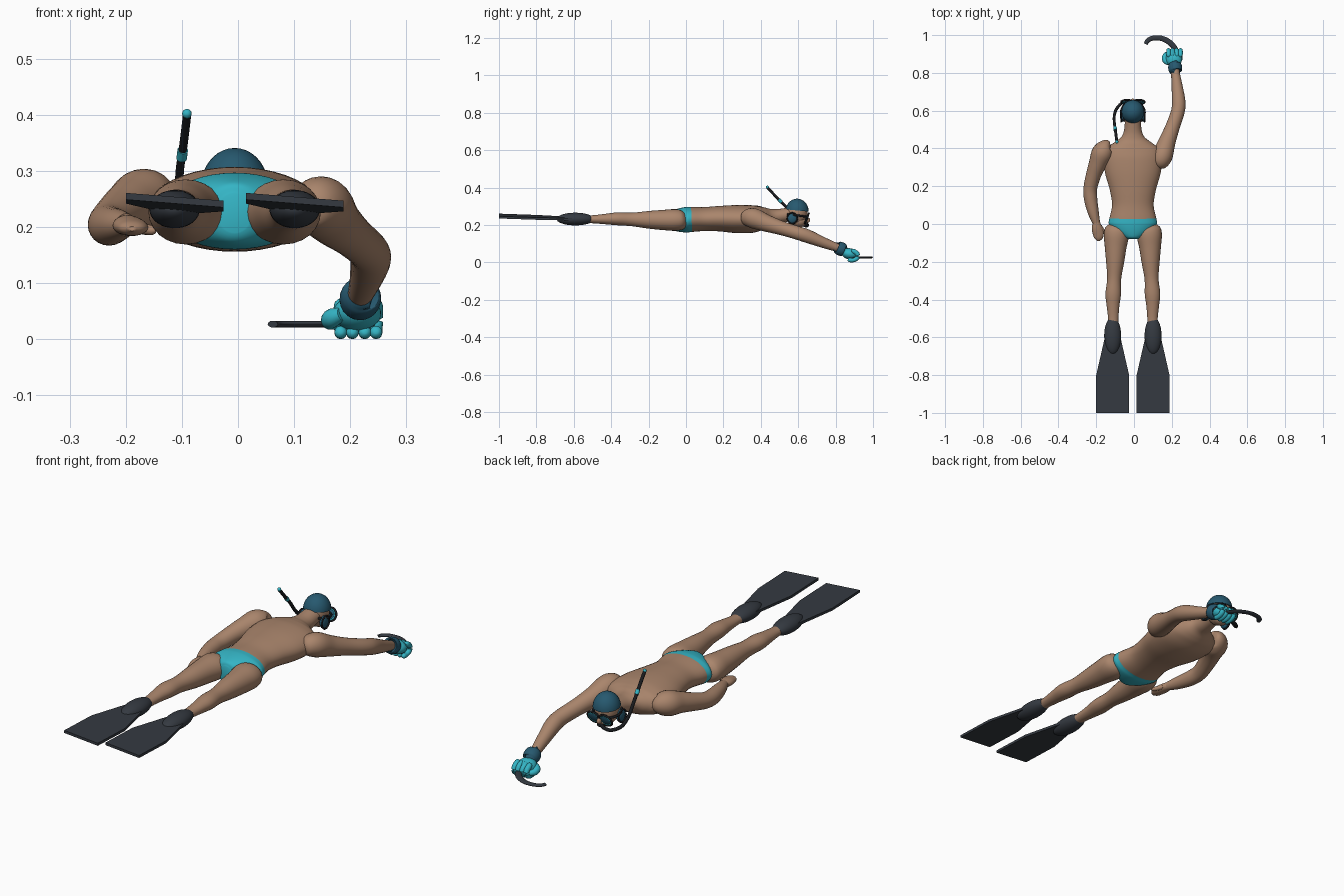
import bpy, bmesh, math
from mathutils import Vector, Matrix

CX = -0.006  # body centre line


def mat(name, rgb):
    m = bpy.data.materials.new(name)
    m.diffuse_color = (*rgb, 1)
    return m


SKIN = mat("tan skin", (0.40, 0.235, 0.15))
AQUA = mat("aqua", (0.035, 0.46, 0.56))
BLUE = mat("deep blue", (0.02, 0.10, 0.16))
GREY = mat("charcoal rubber", (0.035, 0.042, 0.053))
BLACK = mat("black", (0.01, 0.011, 0.013))


def finish(bm, name, *mats, angle=50):
    bmesh.ops.recalc_face_normals(bm, faces=bm.faces)
    me = bpy.data.meshes.new(name)
    bm.to_mesh(me)
    bm.free()
    ob = bpy.data.objects.new(name, me)
    bpy.context.collection.objects.link(ob)
    for m in mats:
        me.materials.append(m)
    bpy.ops.object.select_all(action='DESELECT')
    ob.select_set(True)
    bpy.context.view_layer.objects.active = ob
    bpy.ops.object.shade_smooth_by_angle(angle=math.radians(angle))
    return ob


def smooth_path(keys, steps):
    """Catmull-Rom through (x, y, z, side radius, upright radius)."""
    out = []
    for i in range(len(keys) - 1):
        a, b, c, d = (keys[max(0, min(len(keys) - 1, i + k))] for k in (-1, 0, 1, 2))
        for s in range(steps):
            t = s / steps
            out.append([0.5 * (2 * q + (r - p) * t + (2 * p - 5 * q + 4 * r - w) * t * t
                               + (3 * q - p - 3 * r + w) * t ** 3)
                        for p, q, r, w in zip(a, b, c, d)])
    return out + [list(keys[-1])]


def tube(name, keys, *mats, sides=24, steps=5, rule=None, angle=50):
    pts = smooth_path([k if len(k) == 5 else (*k, k[3]) for k in keys], steps)
    bm = bmesh.new()
    rings = []
    for i, p in enumerate(pts):
        tan = (Vector(pts[min(i + 1, len(pts) - 1)][:3]) - Vector(pts[max(i - 1, 0)][:3])).normalized()
        side = tan.cross(Vector((0, 0, 1)))
        side = side.normalized() if side.length > 0.05 else Vector((1, 0, 0))
        up = side.cross(tan)
        rings.append([bm.verts.new(Vector(p[:3])
                      + side * max(p[3], 0.001) * math.cos(2 * math.pi * j / sides)
                      + up * max(p[4], 0.001) * math.sin(2 * math.pi * j / sides)) for j in range(sides)])
    for r, q in zip(rings, rings[1:]):
        for j in range(sides):
            k = (j + 1) % sides
            bm.faces.new((r[j], r[k], q[k], q[j]))
    bm.faces.new(rings[0])
    bm.faces.new(rings[-1])
    if rule:
        for f in bm.faces:
            f.material_index = rule(f.calc_center_median())
    return finish(bm, name, *mats, angle=angle)


def ball(name, loc, radii, m, cut=None, tilt=0):
    bm = bmesh.new()
    bmesh.ops.create_uvsphere(bm, u_segments=28, v_segments=18, radius=1)
    bmesh.ops.transform(bm, verts=bm.verts, matrix=Matrix.Translation(loc)
                        @ Matrix.Rotation(tilt, 4, 'X') @ Matrix.Diagonal((*radii, 1)))
    if cut:
        bmesh.ops.bisect_plane(bm, geom=bm.verts[:] + bm.edges[:] + bm.faces[:],
                               plane_co=cut[0], plane_no=cut[1], clear_inner=True)
        bmesh.ops.holes_fill(bm, edges=[e for e in bm.edges if e.is_boundary])
    return finish(bm, name, m)


def loop(name, centre, a, b, r, m):
    """Thin rubber ring around centre, spanned by vectors a and b."""
    c, a, b = Vector(centre), Vector(a), Vector(b)
    tube(name, [(*(c + a * math.cos(t) + b * math.sin(t)), r)
                for t in (2 * math.pi * i / 24 for i in range(25))], m, sides=8, steps=1)


# Torso with briefs coloured on its lower end
tube("torso", [(CX, -.08, .225, .03, .035), (CX, -.07, .225, .055, .052), (CX, -.04, .226, .10, .062),
               (CX, 0, .228, .127, .068), (CX, .03, .23, .124, .067), (CX, .10, .232, .110, .064),
               (CX, .18, .234, .122, .068), (CX, .27, .232, .147, .075), (CX, .35, .232, .155, .074),
               (CX, .40, .236, .138, .064), (CX, .43, .24, .100, .054), (CX, .46, .244, .062, .042),
               (CX, .50, .248, .046, .038), (CX, .58, .262, .040, .036)],
     SKIN, AQUA, sides=40, rule=lambda c: 1 if c.y < .031 else 0)

# Legs, boots and fin blades
for s, side in ((-1, "left"), (1, "right")):
    def lx(v):
        return CX + s * v
    tube(side + "_leg", [(lx(.078), .0, .228, .035, .035), (lx(.082), -.025, .226, .062, .052),
                         (lx(.087), -.06, .227, .067, .058), (lx(.091), -.12, .227, .058, .054),
                         (lx(.094), -.20, .228, .048, .047), (lx(.099), -.29, .23, .037, .036),
                         (lx(.104), -.37, .233, .041, .034), (lx(.105), -.43, .232, .034, .028),
                         (lx(.104), -.49, .231, .028, .022), (lx(.104), -.54, .231, .026, .02)], SKIN)
    ball(side + "_boot", (lx(.107), -.592, .232), (.045, .1, .034), GREY)
    bm = bmesh.new()
    outline = [(-.03, -.55), (-.087, -.8), (-.087, -1), (.087, -1), (.087, -.8), (.03, -.55)]
    layers = [[bm.verts.new((lx(.107) + u, v, .248 - .035 * (v + 1) - .08 * u + dz))
               for u, v in outline] for dz in (-.006, .006)]
    for lay in layers:
        bm.faces.new(lay)
    for i in range(6):
        j = (i + 1) % 6
        bm.faces.new((layers[0][i], layers[0][j], layers[1][j], layers[1][i]))
    finish(bm, side + "_fin_blade", GREY, angle=20)

# Trailing arm and relaxed hand
tube("left_arm", [(-.125, .415, .25, .015), (-.14, .41, .25, .042), (-.168, .375, .248, .056),
                  (-.192, .32, .238, .047), (-.214, .26, .223, .04), (-.231, .19, .207, .036),
                  (-.229, .13, .202, .035), (-.215, .06, .203, .029), (-.199, .005, .204, .02)], SKIN)
tube("left_hand", [(-.2, .012, .204, .018), (-.196, -.02, .203, .028, .018),
                   (-.189, -.05, .2, .029, .016), (-.188, -.075, .198, .022, .012),
                   (-.189, -.09, .197, .006, .004)], SKIN)
tube("left_thumb", [(-.18, -.01, .2, .01), (-.165, -.035, .196, .01),
                    (-.152, -.05, .194, .008), (-.148, -.055, .193, .002)], SKIN, sides=12)

# Reaching arm
tube("right_arm", [(.125, .30, .24, .015), (.132, .315, .24, .040), (.15, .36, .236, .054),
                   (.173, .43, .21, .046), (.203, .51, .184, .038), (.232, .595, .158, .036),
                   (.236, .65, .14, .036), (.228, .73, .108, .029), (.219, .80, .082, .023),
                   (.216, .84, .068, .02)], SKIN)
tube("glove_cuff", [(.22, .808, .080, .025), (.2195, .81, .079, .034), (.218, .828, .072, .037),
                    (.216, .845, .065, .033), (.216, .847, .064, .02)], BLUE)

# Gloved fist
ball("glove_palm", (.212, .875, .046), (.043, .044, .03), AQUA, tilt=-.2)
for i, x in enumerate((.183, .204, .226, .246)):
    tube("glove_finger_%d" % (i + 1),
         [(x, .885, .062, .006), (x, .895, .061, .012), (x, .917, .045, .012), (x, .916, .024, .012),
          (x, .895, .012, .011), (x, .872, .013, .011), (x, .865, .014, .004)], AQUA, sides=12, steps=3)
tube("glove_thumb", [(.185, .85, .045, .012), (.168, .865, .038, .017), (.164, .885, .032, .015),
                     (.175, .902, .03, .012), (.18, .906, .03, .003)], AQUA, sides=14)

# Flat curved hook in the fist
tube("curved_hook", [(.232, .87, .027, .013, .006), (.222, .92, .027, .014, .006),
                     (.19, .96, .027, .015, .006), (.145, .983, .027, .014, .006),
                     (.10, .984, .027, .013, .006), (.073, .971, .027, .012, .006),
                     (.062, .952, .027, .010, .006)], GREY, sides=12)

# Head, cap and ear covers
ball("head", (CX, .592, .265), (.053, .058, .07), SKIN)
ball("jaw", (CX, .607, .222), (.038, .04, .034), SKIN)
ball("nose", (CX, .65, .226), (.01, .014, .014), SKIN)
ball("swim_cap", (CX, .594, .272), (.06, .062, .069), BLUE,
     cut=((CX, .594, .278), (0, .1, 1)))
for s, side in ((-1, "left"), (1, "right")):
    ball(side + "_ear_cover", (CX + s * .054, .568, .236), (.014, .027, .029), BLUE)
    loop(side + "_ear_ring", (CX + s * .062, .568, .236), (0, .027, 0), (0, 0, .029), .004, BLACK)
    # Diving mask lens with aqua inner rim
    lc = (CX + s * .031, .646, .236)
    ball(side + "_lens", lc, (.027, .007, .024), BLUE, tilt=-.4)
    loop(side + "_lens_rim", lc, (.025, 0, 0), (0, .009, .022), .0045, AQUA)
    loop(side + "_mask_frame", lc, (.031, 0, 0), (0, .011, .027), .005, BLACK)
loop("mask_strap", (CX, .59, .252), (.063, 0, 0), (0, .06, -.008), .0055, BLACK)

# Snorkel with aqua tip and band
tube("snorkel", [(-.091, .437, .398, .0075), (-.097, .485, .348, .0075), (-.104, .535, .297, .0075),
                 (-.104, .575, .243, .0075), (-.092, .61, .208, .008), (-.062, .642, .195, .008),
                 (-.03, .65, .2, .008), (-.01, .64, .206, .009)], BLACK, sides=14)
tube("snorkel_band", [(-.0985, .496, .337, .0095), (-.1005, .51, .322, .0095)], AQUA, sides=14, steps=1)
ball("snorkel_tip", (-.091, .435, .402), (.0085, .0085, .0085), AQUA)
ball("mouthpiece", (CX, .643, .205), (.016, .01, .009), BLACK)
